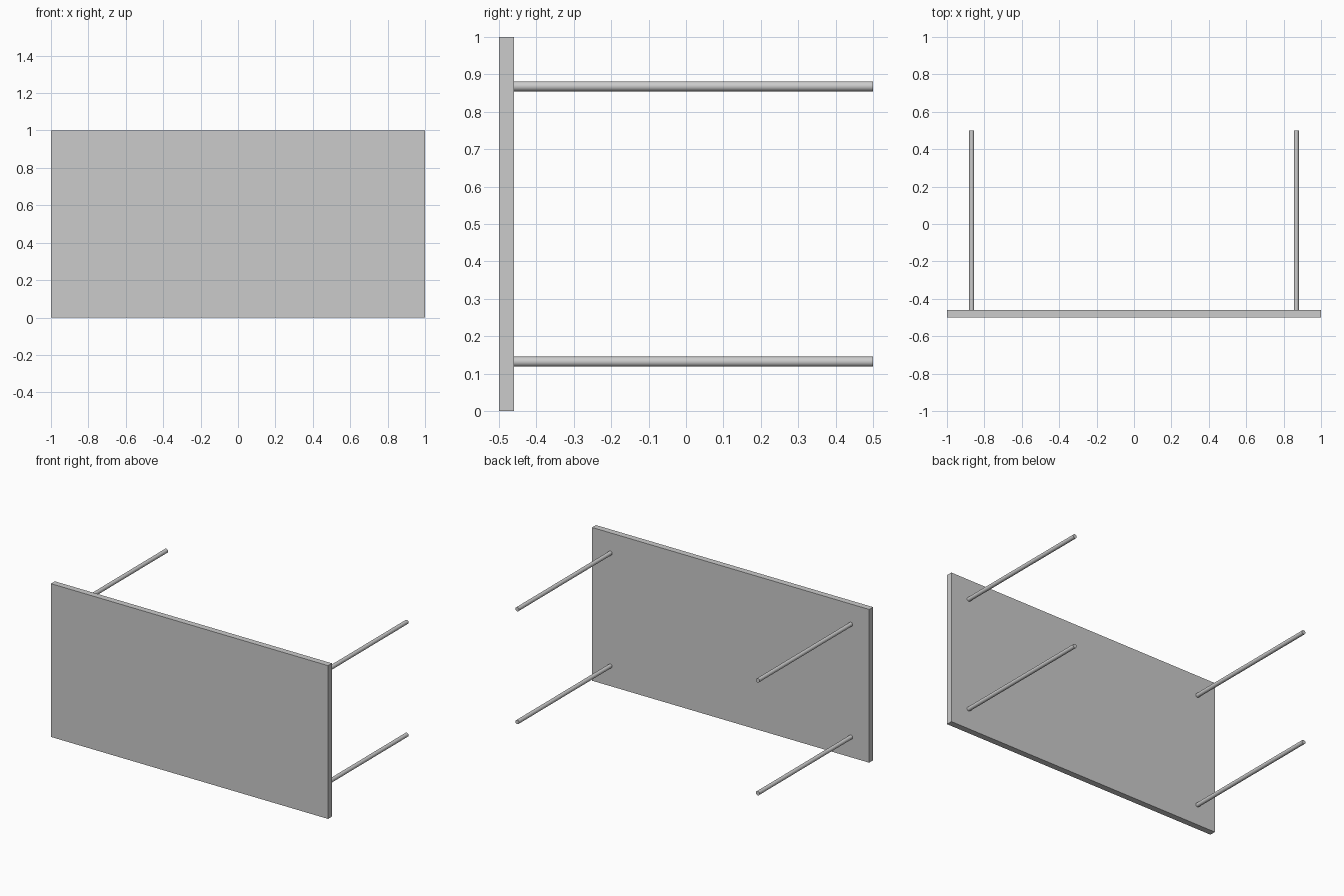
import bpy
from math import radians

if "Cube" in bpy.data.objects:
    bpy.data.objects.remove(bpy.data.objects["Cube"])

THICK = 0.04    # panel thickness
RADIUS = 0.0133 # leg radius
INSET = 0.132   # leg axis distance from panel edges

# Upright table top
bpy.ops.mesh.primitive_cube_add(size=1, location=(0, -0.5 + THICK / 2, 0.5))
top = bpy.context.object
top.name = "table_top"
top.scale = (2, THICK, 1)
bpy.ops.object.transform_apply(location=False, rotation=False, scale=True)


def add_leg(name, x, z):
    y0, y1 = -0.5 + THICK, 0.5
    bpy.ops.mesh.primitive_cylinder_add(
        vertices=32, radius=RADIUS, depth=y1 - y0,
        location=(x, (y0 + y1) / 2, z), rotation=(radians(90), 0, 0))
    bpy.context.object.name = name
    bpy.ops.object.shade_smooth_by_angle(angle=radians(30))


# Four round legs, one near each corner
for side, x in (("left", -1 + INSET), ("right", 1 - INSET)):
    for level, z in (("lower", INSET), ("upper", 1 - INSET)):
        add_leg(f"{level}_{side}_leg", x, z)
